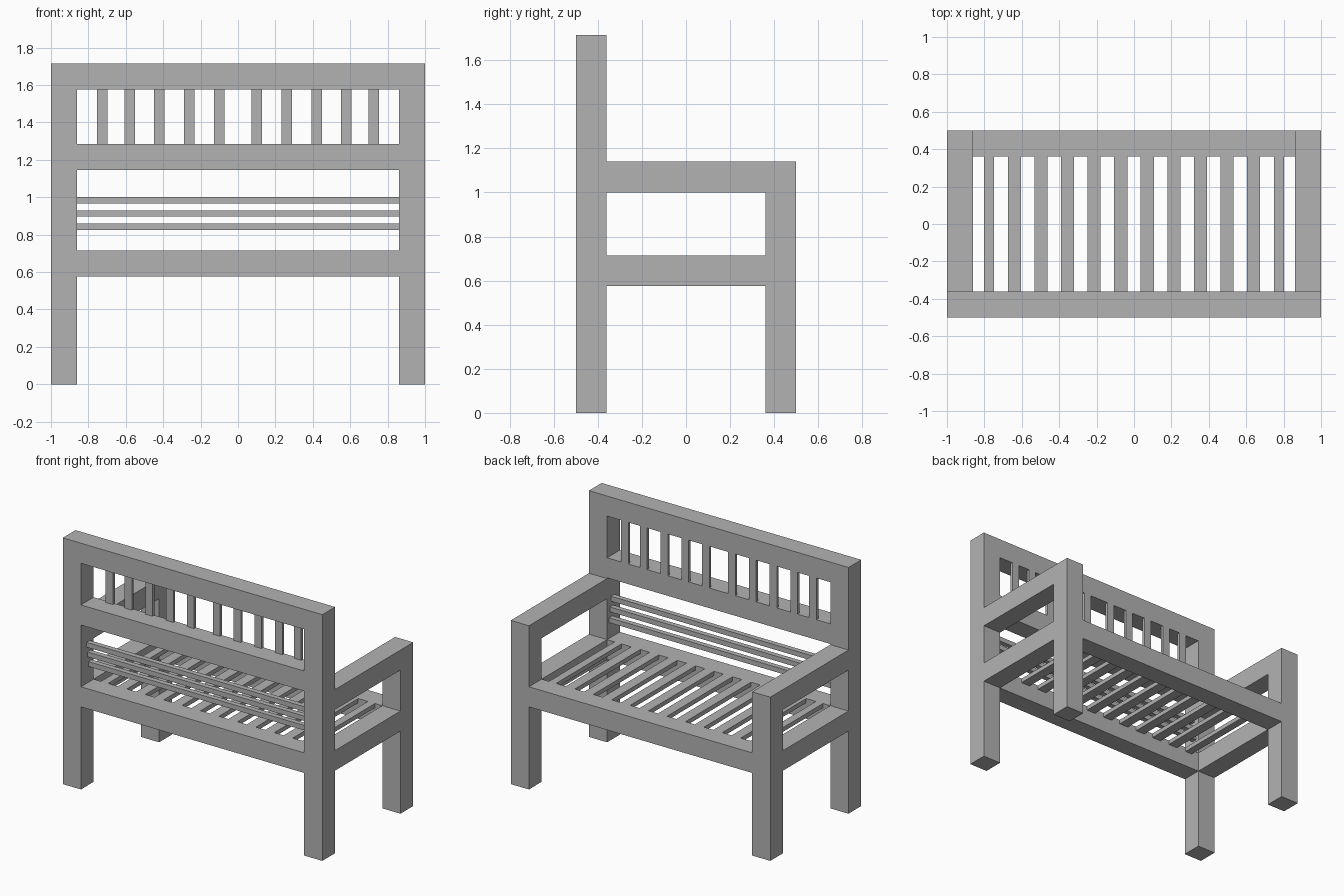
import bpy

cube = bpy.data.objects.get("Cube")
if cube:
    bpy.data.objects.remove(cube, do_unlink=True)

# Single plain grey finish
GREY = (0.45, 0.45, 0.45, 1)
grey = bpy.data.materials.new("plain_grey")
grey.use_nodes = True
grey.diffuse_color = GREY
grey.node_tree.nodes["Principled BSDF"].inputs["Base Color"].default_value = GREY

BEAM = 0.14            # thickness of every main beam
INX, INY = 0.86, 0.36  # inner edges of the frame
HEIGHT = 1.715
ARM_TOP, SEAT_TOP = 1.14, 0.715


def box(name, x, y, z):
    """Flat-faced box spanning the given (low, high) ranges."""
    spans = (x, y, z)
    bpy.ops.mesh.primitive_cube_add(size=1, location=[(a + b) / 2 for a, b in spans])
    ob = bpy.context.object
    ob.name = name
    ob.scale = [b - a for a, b in spans]
    bpy.ops.object.transform_apply(location=False, rotation=False, scale=True)
    ob.data.materials.append(grey)
    return ob


back_y, front_y = (-0.5, -INY), (INY, 0.5)

# Legs, armrests and seat side rails on both sides
for side, x in (("right", (-1, -INX)), ("left", (INX, 1))):
    box(f"{side}_back_post", x, back_y, (0, HEIGHT))
    box(f"{side}_front_leg", x, front_y, (0, ARM_TOP))
    box(f"{side}_armrest", x, (-INY, INY), (ARM_TOP - BEAM, ARM_TOP))
    box(f"{side}_seat_rail", x, (-INY, INY), (SEAT_TOP - BEAM, SEAT_TOP))

# Long rails between the posts
for name, y, top in (("top_back_rail", back_y, HEIGHT),
                     ("middle_back_rail", back_y, 1.285),
                     ("seat_back_rail", back_y, SEAT_TOP),
                     ("seat_front_rail", front_y, SEAT_TOP)):
    box(name, (-INX, INX), y, (top - BEAM, top))

# Upright back slats, flush with the sitting side
for i, c in enumerate((0.1, 0.26, 0.42, 0.58, 0.725)):
    for s in (-1, 1):
        box(f"back_slat_{i}", (s * c - 0.028, s * c + 0.028),
            (-INY - 0.02, -INY), (1.285, HEIGHT - BEAM))

# Thin lumbar bars, slightly reclined
for i in range(3):
    y, z = -0.4 - 0.01 * i, 0.842 + 0.071 * i
    box(f"lumbar_bar_{i}", (-INX, INX), (y - 0.018, y + 0.018), (z - 0.017, z + 0.017))

# Seat slats, flush with the seat rails; the end ones are narrower
for i in range(6):
    c, half = (0.071 * (2 * i + 1), 0.035) if i < 5 else (0.776, 0.027)
    for s in (-1, 1):
        box(f"seat_slat_{i}", (s * c - half, s * c + half),
            (-INY, INY), (SEAT_TOP - 0.03, SEAT_TOP))
